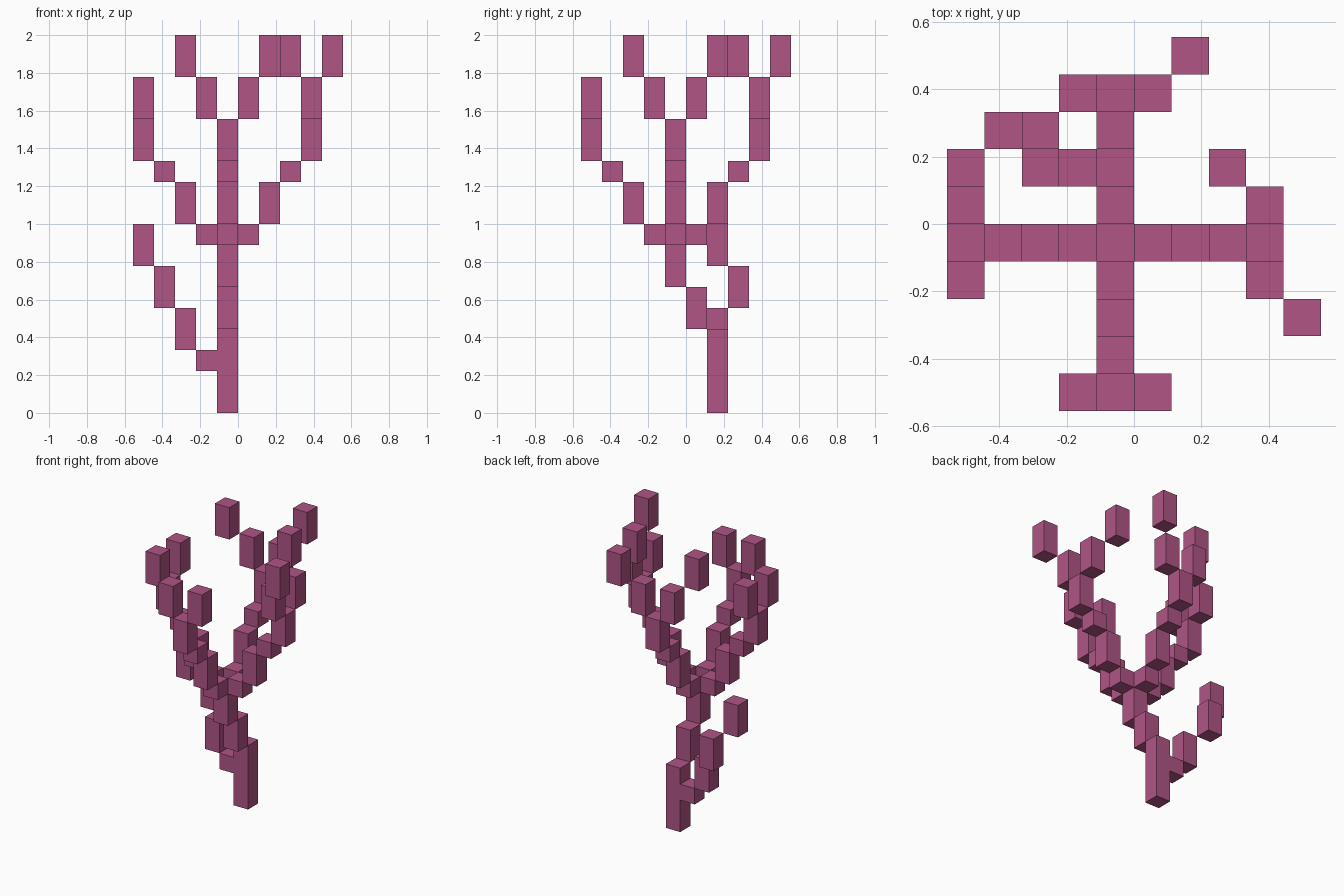
import bpy
import bmesh
from mathutils import Matrix, Vector

cube = bpy.data.objects.get("Cube")
if cube:
    bpy.data.objects.remove(cube, do_unlink=True)

U = 2 / 18                      # one block unit
AXIS = Vector((-0.5, -0.5))     # crown axis, in block units

bark = bpy.data.materials.new("plum_bark")
bark.use_nodes = True
colour = (0.434, 0.091, 0.235, 1)
bark.diffuse_color = colour
bark.node_tree.nodes["Principled BSDF"].inputs["Base Color"].default_value = colour


def build(name, blocks):
    """Make one object of upright blocks (x, y, bottom, height) set around the crown axis."""
    bm = bmesh.new()
    for x, y, bottom, height in blocks:
        centre = Vector((x + AXIS.x, y + AXIS.y, bottom + height / 2)) * U
        size = Matrix.Diagonal((U, U, height * U, 1))
        bmesh.ops.create_cube(bm, size=1, matrix=Matrix.Translation(centre) @ size)
    mesh = bpy.data.meshes.new(name)
    bm.to_mesh(mesh)
    bm.free()
    mesh.materials.append(bark)
    obj = bpy.data.objects.new(name, mesh)
    bpy.context.collection.objects.link(obj)


# Trunk leaning towards the crown axis
build("trunk", [(0, 2, 0, 4), (0, 1, 4, 2), (0, 0, 6, 2)])

# Low side branch
build("low_branch", [(-1, 2, 2, 1), (-2, 2, 3, 2), (-3, 3, 5, 2), (-4, 2, 7, 2)])

# Four crown branches, each stepping outwards and forking at the end
directions = {"right": (-1, 0), "left": (1, 0), "front": (0, -1), "back": (0, 1)}
for side, (dx, dy) in directions.items():
    steps = [(1, 8, 1), (2, 9, 2), (3, 11, 1), (4, 12, 2)]
    blocks = [(dx * d, dy * d, bottom, height) for d, bottom, height in steps]
    for fork in (-1, 1):
        blocks.append((dx * 4 + dy * fork, dy * 4 + dx * fork, 14, 2))
    build(side + "_branch", blocks)

# Topmost twigs on the left and back branches
build("left_twigs", [(3, 2, 16, 2), (5, -2, 16, 2)])
build("back_twigs", [(-2, 3, 16, 2), (2, 5, 16, 2)])
